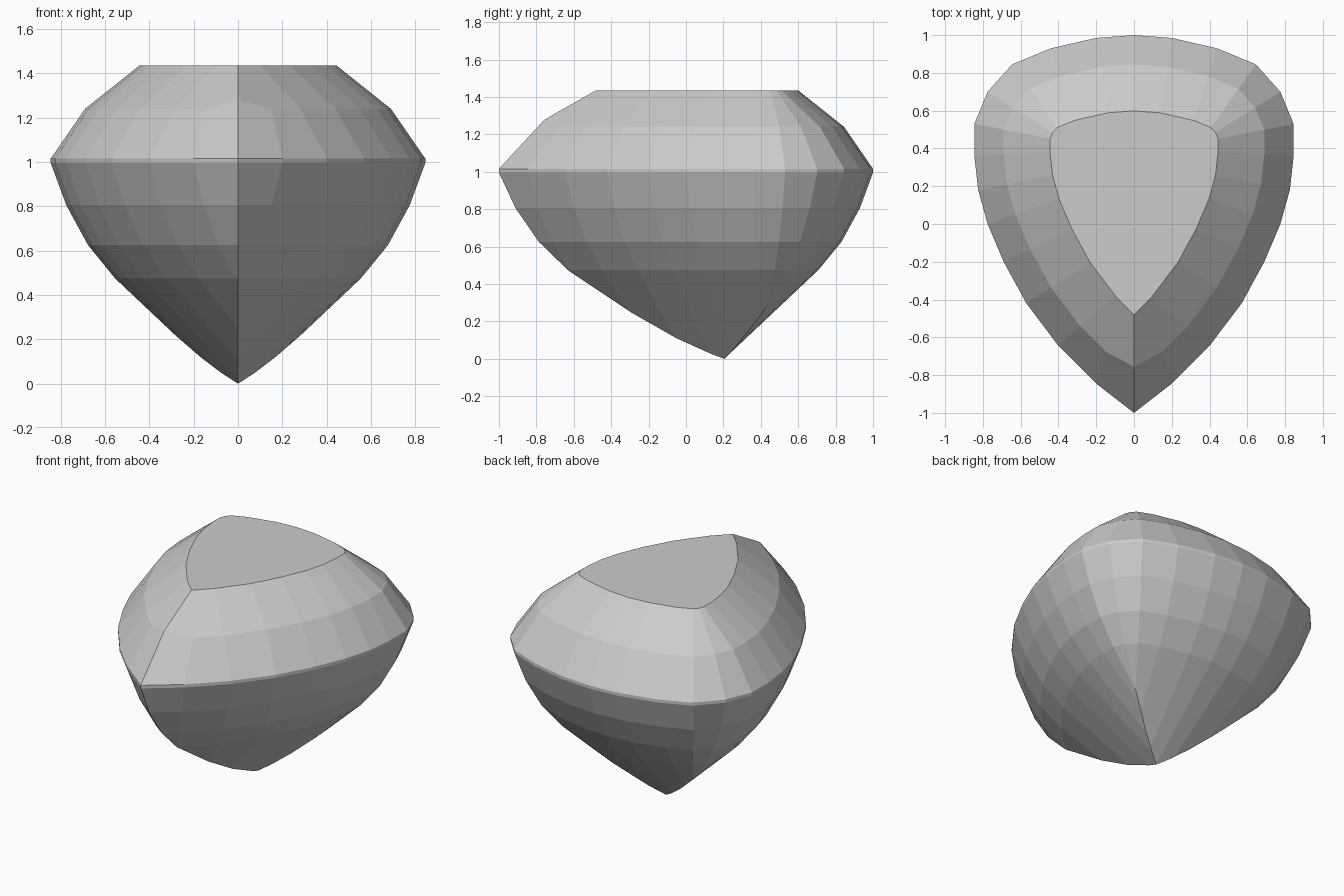
import bpy, bmesh
from mathutils import Vector

cube = bpy.data.objects.get("Cube")
if cube:
    bpy.data.objects.remove(cube, do_unlink=True)

# Material
grey = bpy.data.materials.new("neutral_grey")
grey.use_nodes = True
colour = (0.6, 0.6, 0.6, 1)
grey.diffuse_color = colour
grey.node_tree.nodes["Principled BSDF"].inputs["Base Color"].default_value = colour

# Pear outline: half from the front tip to the back, then mirrored
half = [(0, -1), (.2, -.845), (.4, -.645), (.57, -.42), (.69, -.2), (.775, 0),
        (.825, .18), (.845, .36), (.845, .53), (.775, .7), (.645, .845),
        (.44, .93), (.2, .985), (0, 1)]
outline = half + [(-x, y) for x, y in half[-2:0:-1]]
TABLE = 1.44

# Facet tiers as (inset, height) steps away from the girdle
crown = [(0, 1.02), (.155, 1.245), (.4, TABLE)]
tip_crown = [(0, 1.02), (.19, 1.28), (.4, TABLE)]
pavilion = [(0, 1.0), (.07, .81), (.168, .63), (.29, .48), (.798, 0)]


def cut(bm, point, normal):
    """Grind one flat facet and close the opening."""
    bmesh.ops.bisect_plane(bm, geom=bm.verts[:] + bm.edges[:] + bm.faces[:], dist=1e-5,
                           plane_co=point, plane_no=normal, clear_outer=True)
    bmesh.ops.remove_doubles(bm, verts=bm.verts[:], dist=1e-4)
    rim = [e for e in bm.edges if e.is_boundary]
    if rim:
        bmesh.ops.holes_fill(bm, edges=rim, sides=0)


# Rough stone: the outline as a prism
bm = bmesh.new()
base = bm.faces.new([bm.verts.new((x, y, -.1)) for x, y in outline])
top = bmesh.ops.extrude_face_region(bm, geom=[base], use_keep_orig=True)["geom"]
bmesh.ops.translate(bm, vec=(0, 0, TABLE + .1),
                    verts=[v for v in top if isinstance(v, bmesh.types.BMVert)])
bmesh.ops.recalc_face_normals(bm, faces=bm.faces[:])

# Crown and pavilion facets along every outline side
for i, start in enumerate(outline):
    a = Vector((*start, 0))
    b = Vector((*outline[(i + 1) % len(outline)], 0))
    along = (b - a).normalized()
    outward = along.cross(Vector((0, 0, 1)))
    at_tip = i in (0, len(outline) - 1)
    for tiers, side in ((tip_crown if at_tip else crown, 1), (pavilion, -1)):
        for (d0, z0), (d1, z1) in zip(tiers, tiers[1:]):
            normal = outward * abs(z1 - z0) + Vector((0, 0, side * (d1 - d0)))
            cut(bm, a - outward * d0 + Vector((0, 0, z0)), normal.normalized())

# Tidy, and rest the point on the ground
bmesh.ops.remove_doubles(bm, verts=bm.verts[:], dist=.002)
bmesh.ops.recalc_face_normals(bm, faces=bm.faces[:])
lowest = min(v.co.z for v in bm.verts)
bmesh.ops.translate(bm, vec=(0, 0, -lowest), verts=bm.verts[:])

mesh = bpy.data.meshes.new("pear_cut_gem")
bm.to_mesh(mesh)
bm.free()
mesh.materials.append(grey)
gem = bpy.data.objects.new("pear_cut_gem", mesh)
bpy.context.collection.objects.link(gem)
